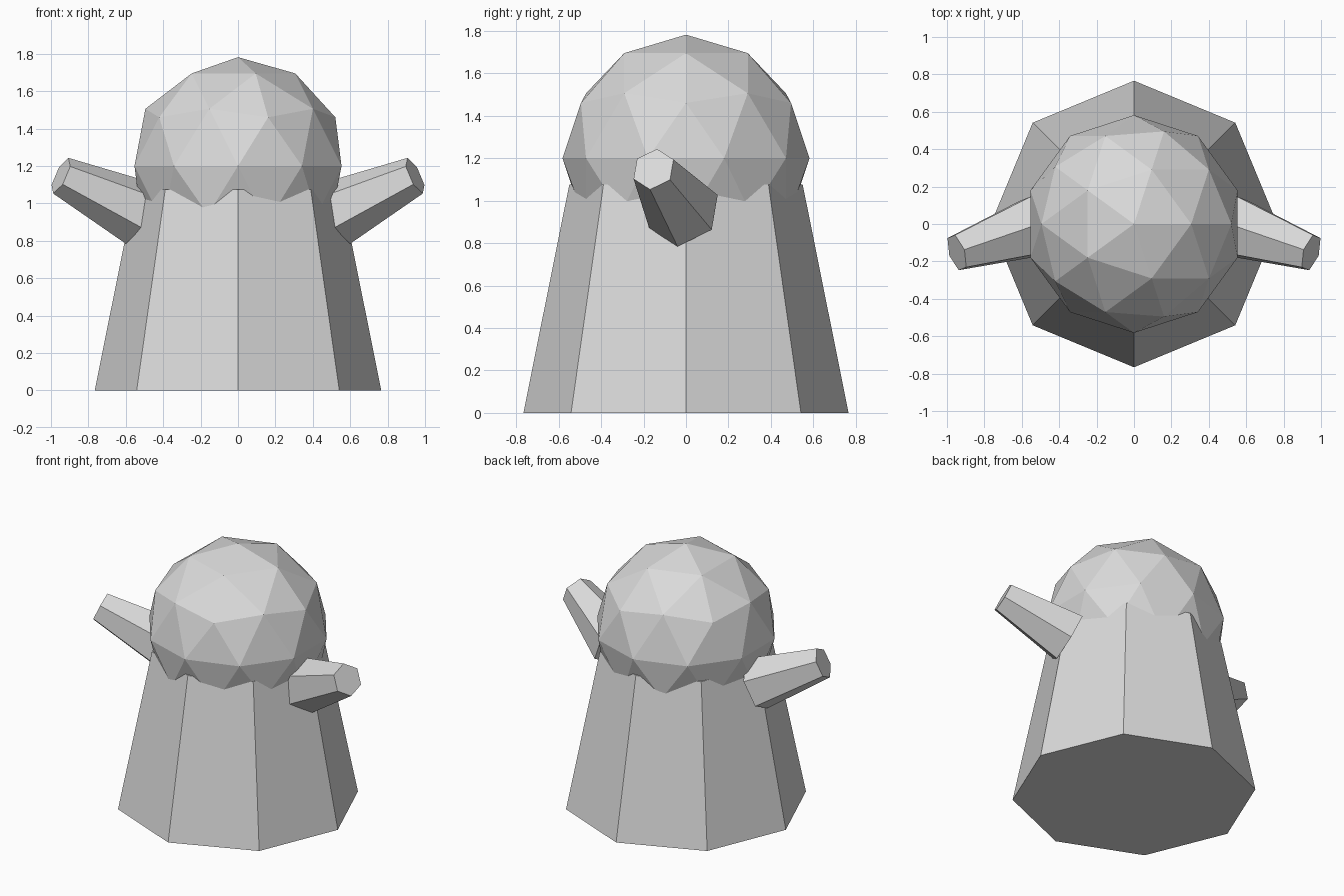
import bpy, bmesh
from mathutils import Matrix, Vector

cube = bpy.data.objects.get("Cube")
if cube:
    bpy.data.objects.remove(cube, do_unlink=True)

GREY = (0.7, 0.7, 0.7, 1)
grey = bpy.data.materials.new("light grey")
grey.use_nodes = True
grey.diffuse_color = GREY
grey.node_tree.nodes["Principled BSDF"].inputs["Base Color"].default_value = GREY


def add_part(name, bm):
    bmesh.ops.recalc_face_normals(bm, faces=bm.faces)
    mesh = bpy.data.meshes.new(name)
    bm.to_mesh(mesh)
    bm.free()
    mesh.materials.append(grey)
    obj = bpy.data.objects.new(name, mesh)
    bpy.context.collection.objects.link(obj)
    return obj


def tapered(name, sides, r_start, r_end, start, end, corner):
    """Capped, tapered prism from start to end, one corner facing 'corner'."""
    start, end = Vector(start), Vector(end)
    axis = (end - start).normalized()
    y = Vector(corner)
    y = (y - axis * y.dot(axis)).normalized()
    x = y.cross(axis)
    frame = Matrix((x, y, axis)).transposed().to_4x4()
    bm = bmesh.new()
    bmesh.ops.create_cone(bm, cap_ends=True, segments=sides, radius1=r_start,
                          radius2=r_end, depth=(end - start).length,
                          matrix=Matrix.Translation((start + end) / 2) @ frame)
    return add_part(name, bm)


# Body: eight-sided tapering column
tapered("body", 8, 0.766, 0.55, (0, 0, 0), (0, 0, 1.075), (0, 1, 0))

# Head: faceted ball
bm = bmesh.new()
bmesh.ops.create_icosphere(bm, subdivisions=2, radius=0.582,
                           matrix=Matrix.Translation((0, 0, 1.2)))
add_part("head", bm)

# Arms: six-sided stubs raised outward and forward
for side, name in ((1, "left_arm"), (-1, "right_arm")):
    tapered(name, 6, 0.18, 0.105, (side * 0.53, -0.012, 0.948),
            (side * 0.947, -0.153, 1.148), (side * 0.01, 0.0965, 0.047))
